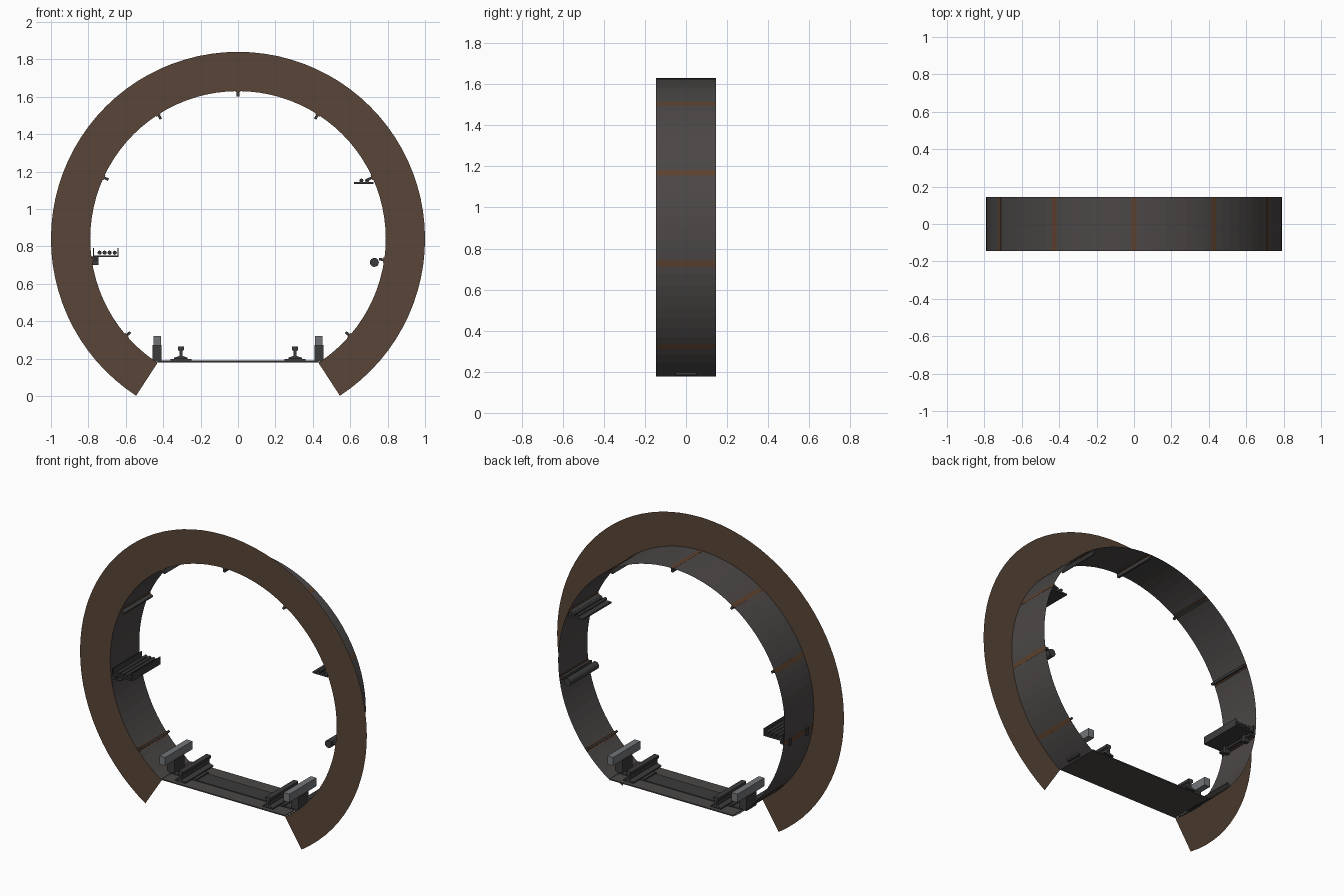
import bpy, bmesh, math
from mathutils import Matrix, Vector

if "Cube" in bpy.data.objects:
    bpy.data.objects.remove(bpy.data.objects["Cube"])

CZ, R_IN, R_OUT, H = 0.84, 0.79, 1.0, 0.145   # ring centre, radii, half length
A0, A1, SEG = math.radians(-57), math.radians(237), 72


def mat(name, c):
    m = bpy.data.materials.new(name)
    m.diffuse_color = (*c, 1)
    m.use_nodes = True
    m.node_tree.nodes["Principled BSDF"].inputs["Base Color"].default_value = m.diffuse_color
    return m


EARTH = mat("earth brown", (0.098, 0.060, 0.038))
LINING = mat("lining grey", (0.070, 0.063, 0.062))
IRON = mat("dark iron", (0.045, 0.044, 0.045))
STEEL = mat("light steel", (0.17, 0.18, 0.19))
CABLE = mat("cable black", (0.035, 0.034, 0.034))
RUST = mat("joint rust", (0.11, 0.052, 0.026))


def make(name, bm, m):
    me = bpy.data.meshes.new(name)
    bm.to_mesh(me)
    bm.free()
    me.materials.append(m)
    ob = bpy.data.objects.new(name, me)
    bpy.context.collection.objects.link(ob)
    return ob


def box(name, x0, x1, y0, y1, z0, z1, m, matrix=None):
    bm = bmesh.new()
    bmesh.ops.create_cube(bm, size=1)
    for v in bm.verts:
        v.co = Vector(((x0 + x1) / 2 + v.co.x * (x1 - x0),
                       (y0 + y1) / 2 + v.co.y * (y1 - y0),
                       (z0 + z1) / 2 + v.co.z * (z1 - z0)))
    if matrix:
        bm.transform(matrix)
    return make(name, bm, m)


def extrude(name, pts, h, m):
    """Closed (x, z) profile run along y."""
    bm = bmesh.new()
    f = bm.faces.new([bm.verts.new((x, -h, z)) for x, z in pts])
    r = bmesh.ops.extrude_face_region(bm, geom=[f])
    bmesh.ops.translate(bm, vec=(0, 2 * h, 0),
                        verts=[g for g in r["geom"] if isinstance(g, bmesh.types.BMVert)])
    bmesh.ops.recalc_face_normals(bm, faces=bm.faces)
    return make(name, bm, m)


def rod(name, x, z, r, h, m):
    ob = extrude(name, [(x + r * math.cos(math.tau * i / 16), z + r * math.sin(math.tau * i / 16))
                        for i in range(16)], h, m)
    for p in ob.data.polygons:
        p.use_smooth = len(p.vertices) == 4
    return ob


def arc_sheet(name, ra, ya, rb, yb, m):
    """Sheet between two arcs around the tunnel axis."""
    bm = bmesh.new()
    rows = []
    for i in range(SEG + 1):
        a = A0 + (A1 - A0) * i / SEG
        rows.append([bm.verts.new((r * math.cos(a), y, CZ + r * math.sin(a)))
                     for r, y in ((ra, ya), (rb, yb))])
    for p, q in zip(rows, rows[1:]):
        bm.faces.new((p[0], p[1], q[1], q[0]))
    return make(name, bm, m)


# Cut ground face and tunnel lining
arc_sheet("ground_section", R_IN, -H, R_OUT, -H, EARTH)
arc_sheet("tunnel_lining", R_IN, H, R_IN, -H, LINING)

# Lining joints: a rib with a rusty strip at each of the nine joints
for k in range(-4, 5):
    a = math.pi / 2 + k * math.tau / 11
    t = Matrix.Translation((0, 0, CZ)) @ Matrix.Rotation(-a, 4, 'Y')
    box("joint_strip", 0.785, 0.7902, -H + 0.004, H - 0.004, -0.014, 0.014, RUST, t)
    box("joint_rib", 0.762, 0.787, -H + 0.004, H - 0.004, -0.007, 0.007, IRON, t)

# Track bed with sleeper
box("track_bed", -0.43, 0.43, -H, H, 0.179, 0.186, LINING)
box("sleeper", -0.43, 0.43, -0.055, 0.055, 0.186, 0.191, IRON)

half = [(0.036, 0.198), (0.036, 0.205), (0.008, 0.214), (0.007, 0.240),
        (0.017, 0.246), (0.017, 0.262), (0.012, 0.265)]
for s in (-1, 1):
    # Running rail on its base plate
    cx = s * 0.305
    box("rail_base_plate", cx - 0.056, cx + 0.056, -0.06, 0.06, 0.188, 0.199, IRON)
    extrude("running_rail", [(cx + x, z) for x, z in half] +
            [(cx - x, z) for x, z in reversed(half)], H - 0.005, IRON)
    # Power rail on an insulator
    cx = s * 0.433
    box("insulator", cx - 0.024, cx + 0.024, -0.05, 0.05, 0.184, 0.272, IRON)
    box("power_rail", cx - 0.02, cx + 0.02, -0.135, 0.135, 0.270, 0.322, STEEL)

# Left cable tray, its brackets and four cables
L = H - 0.003
box("left_tray", -0.775, -0.64, -L, L, 0.743, 0.752, IRON)
for x in (-0.775, -0.645):
    box("left_tray_lip", x, x + 0.005, -L, L, 0.745, 0.79, IRON)
for y in (-0.085, 0.085):
    box("left_tray_bracket", -0.79, -0.745, y - 0.012, y + 0.012, 0.70, 0.745, IRON)
for i in range(4):
    rod("left_cable", -0.74 + i * 0.027, 0.766, 0.011, L, CABLE)

# Right upper tray with two cables
box("right_tray", 0.62, 0.725, -L, L, 1.133, 1.143, IRON)
for x in (0.66, 0.69):
    rod("right_cable", x, 1.152, 0.010, L, CABLE)

# Right lower pipe
rod("right_pipe", 0.729, 0.714, 0.024, L, IRON)
